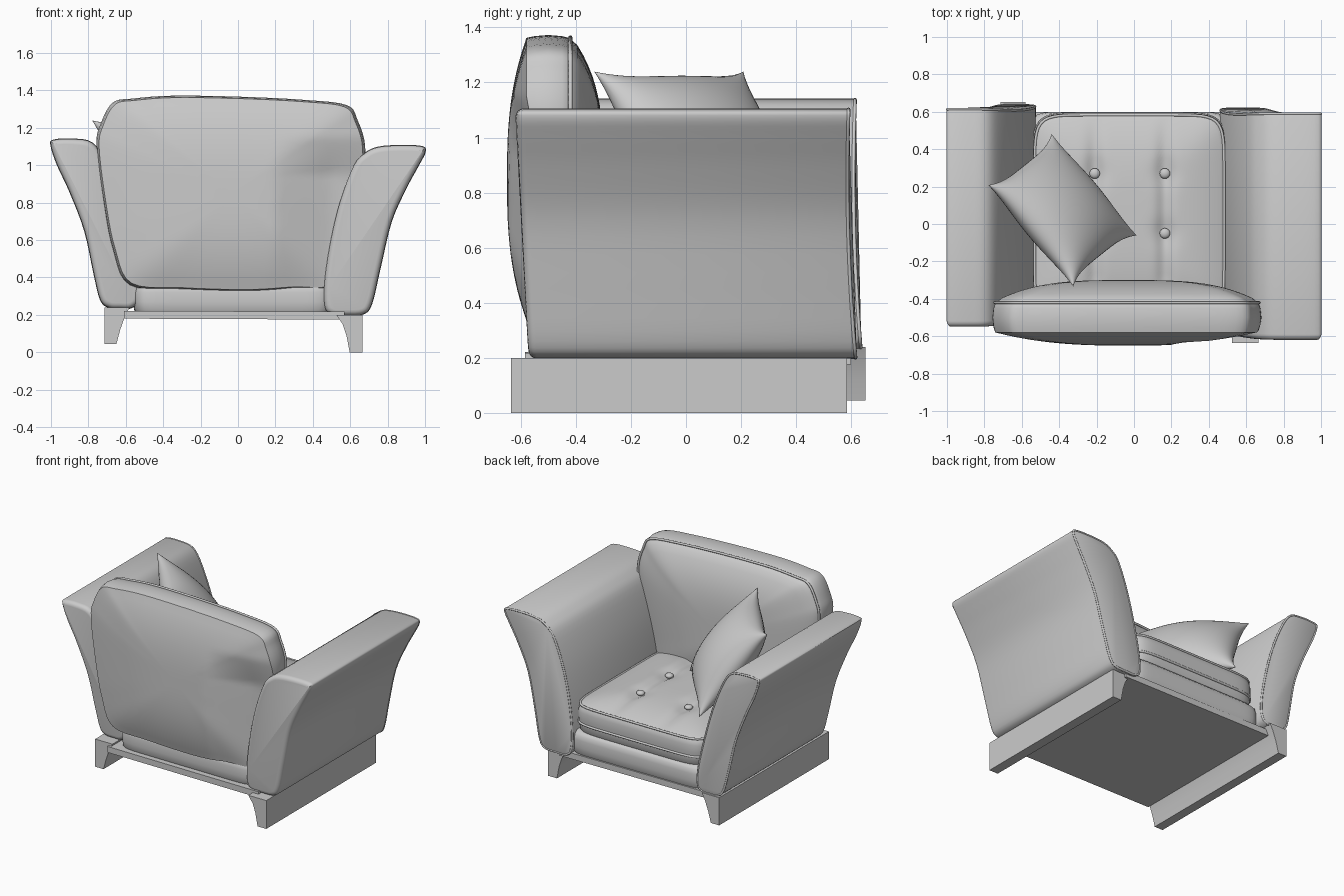
import bpy, bmesh, math
from mathutils import Vector

if "Cube" in bpy.data.objects:
    bpy.data.objects.remove(bpy.data.objects["Cube"])


def finish(name, bm, angle=40):
    bmesh.ops.recalc_face_normals(bm, faces=bm.faces)
    me = bpy.data.meshes.new(name)
    bm.to_mesh(me)
    bm.free()
    ob = bpy.data.objects.new(name, me)
    bpy.context.collection.objects.link(ob)
    bpy.ops.object.select_all(action='DESELECT')
    ob.select_set(True)
    bpy.context.view_layer.objects.active = ob
    bpy.ops.object.shade_smooth_by_angle(angle=math.radians(angle))
    return ob


def smooth(pts, n=4):
    """Closed Catmull-Rom outline through 2D points."""
    out, k = [], len(pts)
    for i in range(k):
        a, b, c, d = (Vector(pts[(i + j) % k]) for j in (-1, 0, 1, 2))
        for s in range(n):
            t = s / n
            out.append(0.5 * (2 * b + (c - a) * t + (2 * a - 5 * b + 4 * c - d) * t * t
                              + (3 * b - a - 3 * c + d) * t ** 3))
    return out


def inset(pts, d):
    """Move a clockwise or anticlockwise outline inwards by d."""
    n = len(pts)
    area = sum(pts[i - 1].x * pts[i].y - pts[i].x * pts[i - 1].y for i in range(n))
    sgn = 1 if area > 0 else -1
    res = []
    for i in range(n):
        t = (pts[(i + 2) % n] - pts[i - 2]).normalized()
        res.append(pts[i] + Vector((-t.y, t.x)) * d * sgn)
    return res


def skin(name, rows, angle=40):
    """Join equal closed rows of points into a solid with capped ends."""
    bm = bmesh.new()
    rows = [[bm.verts.new(p) for p in r] for r in rows]
    n = len(rows[0])
    for a, b in zip(rows, rows[1:]):
        for i in range(n):
            j = (i + 1) % n
            bm.faces.new((a[i], a[j], b[j], b[i]))
    bm.faces.new(rows[0])
    bm.faces.new(rows[-1])
    return finish(name, bm, angle)


def prism(name, outline, back, front, rim=0):
    """Extrude an x-z outline along y with a rounded back and a small front edge."""
    o = [Vector(p) for p in outline]
    ends = [(0, back, 0), (0, front, 0)]
    if rim:
        ends = [(rim * (1 - math.sin(a)), back, rim * (1 - math.cos(a)))
                for a in (0, .4, .8, 1.2, math.pi / 2)]
        ends += [(0, front, -.01), (.003, front, -.003), (.01, front, 0)]
    rows = [[(q.x, f(p[1]) + dy, q.y) for p, q in zip(o, inset(o, d) if d else o)]
            for d, f, dy in ends]
    return skin(name, rows)


def loft(name, outline, center, rings, place):
    """Cushion: scaled copies of an outline at given heights."""
    c = Vector(center)
    return skin(name, [[place(*(c + (p - c) * s), h) for p in outline] for s, h in rings], 50)


def piping(name, pts, r=0.008):
    cu = bpy.data.curves.new(name, 'CURVE')
    cu.dimensions = '3D'
    cu.bevel_depth = r
    cu.bevel_resolution = 2
    sp = cu.splines.new('POLY')
    sp.points.add(len(pts) - 1)
    for q, p in zip(sp.points, pts):
        q.co = (*p, 1)
    sp.use_cyclic_u = True
    ob = bpy.data.objects.new(name, cu)
    bpy.context.collection.objects.link(ob)


def dome(edge, top, steps=14, power=3.2):
    """Ring list from the rim to the middle of a domed face."""
    return [(1 - 0.98 * i / steps, edge + (top - edge) * (1 - (1 - i / steps) ** power))
            for i in range(1, steps + 1)]


# flared arms
right = [(1, 1.07), (.985, 1.1), (.87, 1.106), (.75, 1.097), (.68, 1.065), (.62, 1.0), (.55, .82),
         (.5, .62), (.465, .4), (.463, .25), (.5, .202), (.58, .198), (.67, .205), (.715, .26),
         (.76, .45), (.82, .7), (.9, .88), (.965, 1.0)]
left = [(-1, 1.105), (-.985, 1.135), (-.88, 1.14), (-.78, 1.12), (-.71, 1.02), (-.63, .82), (-.57, .6),
        (-.53, .4), (-.53, .28), (-.57, .238), (-.63, .235), (-.69, .24), (-.735, .28),
        (-.77, .42), (-.82, .65), (-.9, .86), (-.965, 1.0)]
for side, prof, yb, yf in (("right", right, -.562, .59), ("left", left, -.49, .612)):
    o = smooth(prof)
    fy = lambda z, y=yf: y + .07 * (.85 - z) ** 2
    prism(side + "_arm", o, lambda z, y=yb: y - .052 * z, fy, .03)
    piping(side + "_arm_piping", [(p[0], fy(p[1]) - .004, p[1]) for p in inset(o, .004)], .007)

# side plinths with a flared inner face
prism("right_plinth", [(.665, 0), (.665, .2), (.525, .2), (.56, .15), (.58, .09), (.597, 0)],
      lambda z: -.635, lambda z: .585)
prism("left_plinth", [(-.715, .045), (-.715, .24), (-.58, .24), (-.605, .19), (-.63, .12), (-.65, .045)],
      lambda z: -.57, lambda z: .652)

# bottom board
prism("base_board", [(-.61, .18), (.57, .175), (.57, .217), (-.61, .222)],
      lambda z: -.585, lambda z: .6)


def rounded(x0, x1, y0, y1, e=9, n=160):
    """Box-like superellipse outline."""
    cx, cy, rx, ry = (x0 + x1) / 2, (y0 + y1) / 2, (x1 - x0) / 2, (y1 - y0) / 2
    res = []
    for i in range(n):
        a = 2 * math.pi * i / n + .01
        c, s = math.cos(a), math.sin(a)
        r = (abs(c) ** e + abs(s) ** e) ** (-1 / e)
        res.append(Vector((cx + rx * c * r, cy + ry * s * r)))
    return res


# upholstered platform under the seat
loft("seat_platform", rounded(-.56, .51, -.555, .6, 14), (-.025, .02),
     [(.02, .21), (.975, .21), (.993, .23), (1, .27), (1, .32), (.99, .35), (.96, .37), (.02, .375)],
     lambda x, y, h: (x, y, h))


# tufted seat cushion
def tuft(x, y, h):
    if h > .56:
        for bx in (-.21, .165):
            h -= .022 * math.exp(-((x - bx) / .04) ** 2) * min(1, max(0, (.56 - abs(y - .03)) / .25))
            for by in (-.05, .27):
                h -= .015 * math.exp(-((x - bx) ** 2 + (y - by) ** 2) / .005)
    return (x, y, h)


seat = rounded(-.54, .49, -.5, .592)
sc = Vector((-.025, .046))
loft("seat_cushion", seat, sc,
     [(.02, .36), (.965, .362), (.985, .38), (.992, .42), (1, .46), (1, .51), (.985, .55)]
     + dome(.55, .622, 36), tuft)
for z, s in ((.43, .996), (.553, .983)):
    piping("seat_piping", [(*(sc + (p - sc) * s), z) for p in seat])
for bx in (-.21, .165):
    for by in (-.05, .27):
        bm = bmesh.new()
        bmesh.ops.create_uvsphere(bm, u_segments=16, v_segments=8, radius=.028)
        for v in bm.verts:
            v.co = Vector((bx, by, .598)) + Vector((v.co.x, v.co.y, v.co.z * .6))
        finish("seat_button", bm)

# boxed back cushion; its rear face lies flush between the arms
back = smooth([(-.67, 1.335), (-.56, 1.357), (-.35, 1.372), (0, 1.367), (.35, 1.35), (.58, 1.322),
               (.64, 1.24), (.68, 1.1), (.665, .9), (.6, .6), (.53, .36), (.3, .34), (.05, .325),
               (-.3, .335), (-.58, .36), (-.67, .55), (-.72, .8), (-.757, 1.1), (-.735, 1.22)], 5)
bc = Vector((-.03, .85))


def lean(x, z, h):
    if h < -.5:
        h += .05 * max(0, min(1, (x - .2) / .3)) * max(0, min(1, (1.15 - z) / .2)) * (-.5 - h) / .1
    return (x, h, z)


loft("back_cushion", back, bc,
     dome(-.575, -.65, 18, 2.6)[::-1] + [(.98, -.58), (.992, -.55), (1, -.5), (.992, -.45), (.98, -.425)]
     + dome(-.42, -.3), lean)
piping("back_piping", [(p[0], -.42, p[1]) for p in (bc + (q - bc) * .982 for q in back)])

# loose pillow leaning on the left arm
A, B, C, D = (Vector(p) for p in ((-.785, .2, 1.24), (-.32, -.325, 1.24), (.01, -.07, .67), (-.435, .49, .67)))
mid = (A + B + C + D) / 4
ua, va = (B + C - A - D) / 4, (A + B - C - D) / 4
normal = ua.cross(va).normalized()
bm = bmesh.new()
N = 28
for sgn in (1, -1):
    rows = []
    for i in range(N + 1):
        row = []
        for j in range(N + 1):
            u, v = math.sin(math.pi * (i / N - .5)), math.sin(math.pi * (j / N - .5))
            pu, pv = u * (1 - .11 * (1 - v ** 4)), v * (1 - .11 * (1 - u ** 4))
            t = .15 * max(0, (1 - u * u) * (1 - v * v)) ** .5
            row.append(bm.verts.new(mid + ua * pu + va * pv + normal * (sgn * t)))
        rows.append(row)
    for i in range(N):
        for j in range(N):
            bm.faces.new((rows[i][j], rows[i + 1][j], rows[i + 1][j + 1], rows[i][j + 1]))
bmesh.ops.remove_doubles(bm, verts=bm.verts, dist=.0005)
finish("pillow", bm, 80)
